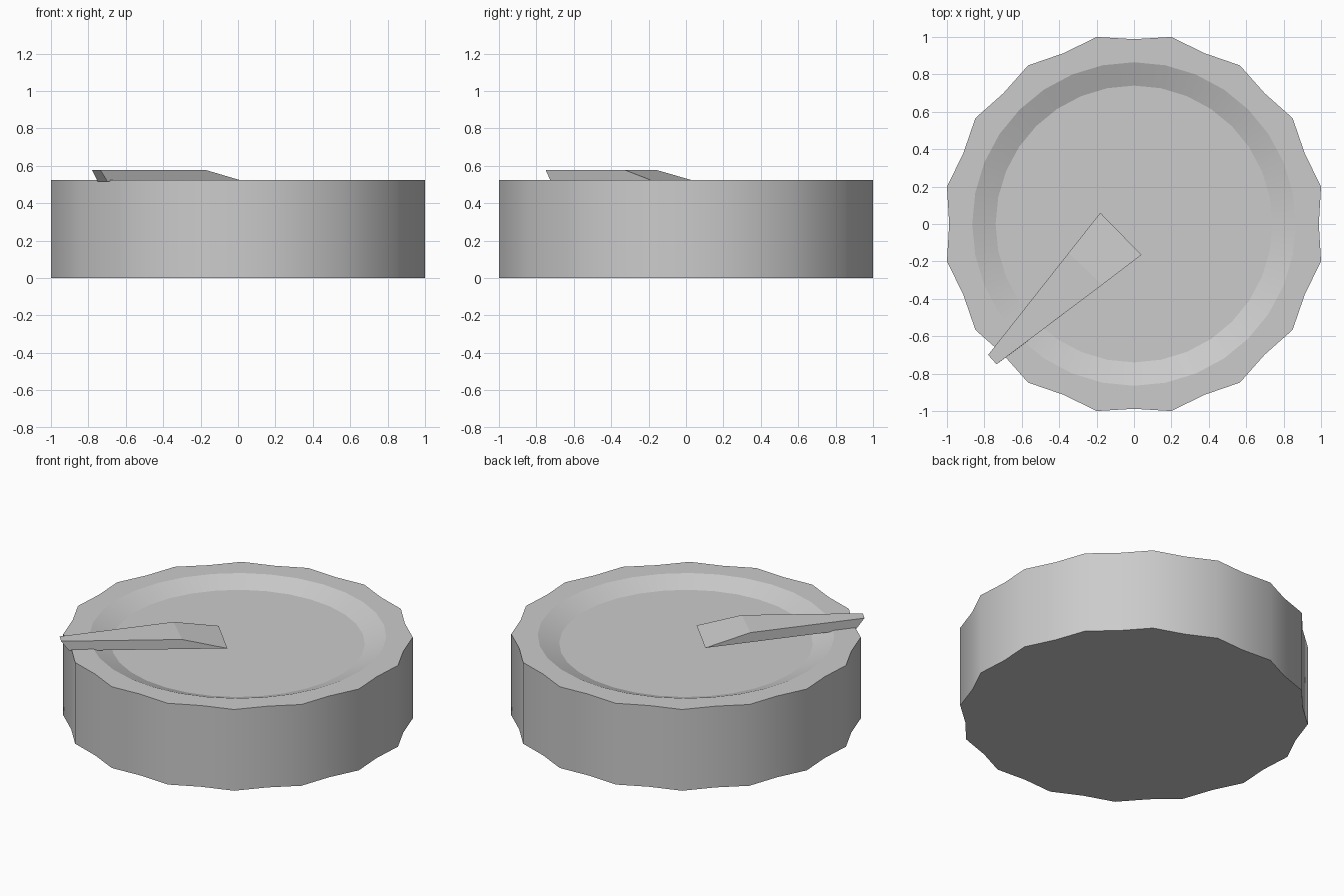
import bpy, bmesh
from math import cos, sin, pi

if "Cube" in bpy.data.objects:
    bpy.data.objects.remove(bpy.data.objects["Cube"])

SEGMENTS = 32
TOP, FLOOR = 0.523, 0.473


def add_object(name, bm):
    bmesh.ops.recalc_face_normals(bm, faces=bm.faces)
    mesh = bpy.data.meshes.new(name)
    bm.to_mesh(mesh)
    bm.free()
    obj = bpy.data.objects.new(name, mesh)
    bpy.context.collection.objects.link(obj)
    return obj


def ring(bm, r_odd, r_even, z):
    verts = []
    for i in range(SEGMENTS):
        r = r_odd if i % 2 else r_even
        a = 2 * pi * i / SEGMENTS
        verts.append(bm.verts.new((r * cos(a), r * sin(a), z)))
    return verts


# Scalloped knob body with a shallow dished top
bm = bmesh.new()
scallop = (1 / cos(pi / 16), 0.988)
loops = [ring(bm, *scallop, 0), ring(bm, *scallop, TOP),
         ring(bm, 0.865, 0.865, TOP), ring(bm, 0.74, 0.74, FLOOR)]
for k, (lower, upper) in enumerate(zip(loops, loops[1:])):
    for i in range(SEGMENTS):
        j = (i + 1) % SEGMENTS
        face = bm.faces.new((lower[i], lower[j], upper[j], upper[i]))
        face.smooth = k != 1
bm.faces.new(loops[0])
bm.faces.new(loops[-1])
# Keep rims crisp while the walls stay smooth
for loop in loops:
    for i in range(SEGMENTS):
        bm.edges.get((loop[i], loop[(i + 1) % SEGMENTS])).smooth = False
add_object("knob_body", bm)

# Tapered pointer: sloped inner end, undercut outer end
bm = bmesh.new()
bottom = [bm.verts.new((x, y, 0.515)) for x, y in
          [(-0.18, 0.06), (-0.75, -0.663), (-0.697, -0.722), (0.04, -0.165)]]
top = [bm.verts.new((x, y, 0.577)) for x, y in
       [(-0.35, -0.155), (-0.78, -0.70), (-0.735, -0.75), (-0.17, -0.325)]]
bm.faces.new(bottom)
bm.faces.new(top)
for i in range(4):
    j = (i + 1) % 4
    bm.faces.new((bottom[i], bottom[j], top[j], top[i]))
add_object("pointer", bm)
